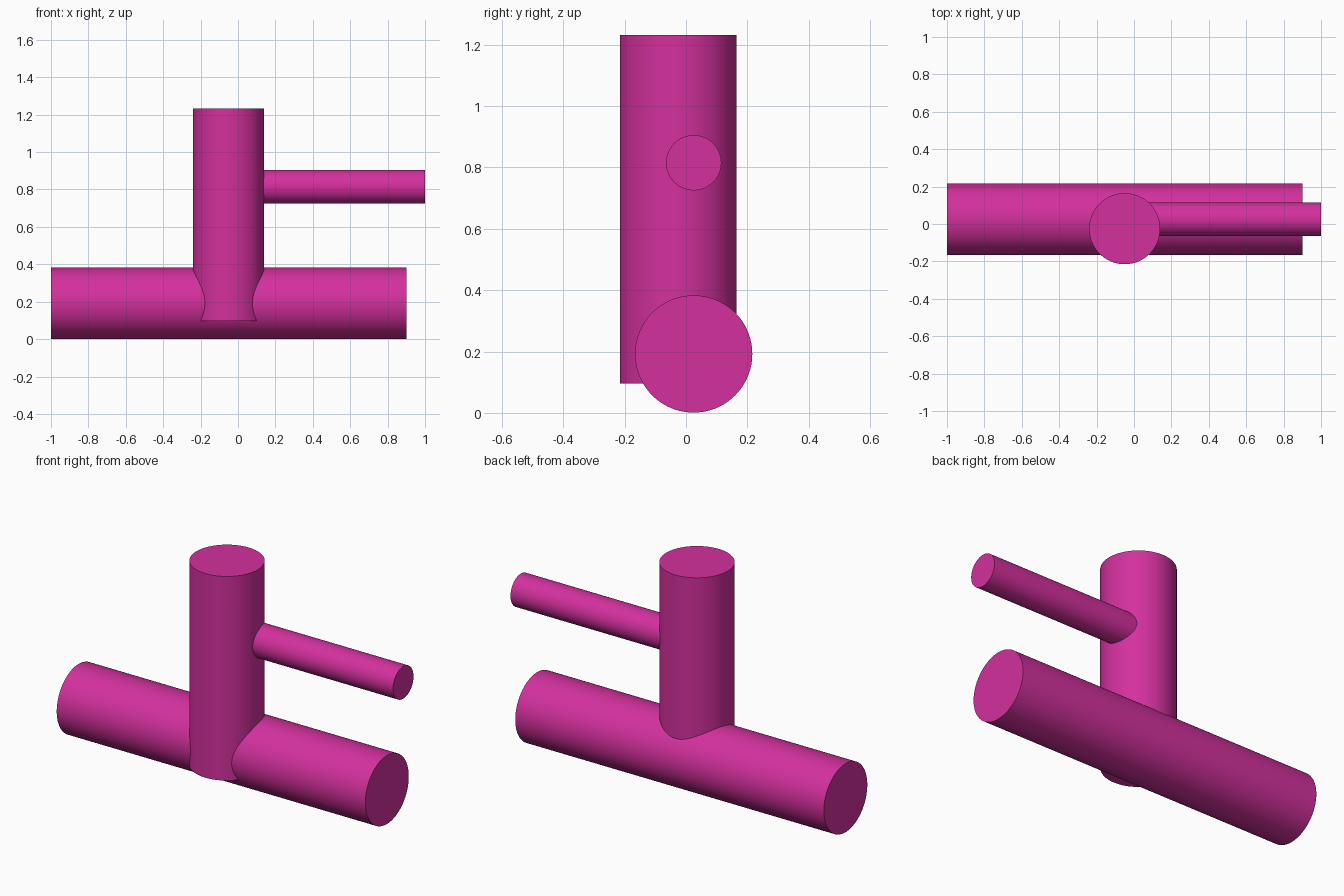
import bpy
from math import radians
from mathutils import Vector

if "Cube" in bpy.data.objects:
    bpy.data.objects.remove(bpy.data.objects["Cube"])

mat = bpy.data.materials.new("magenta")
mat.diffuse_color = (0.65, 0.03, 0.34, 1)
mat.use_nodes = True
mat.node_tree.nodes["Principled BSDF"].inputs["Base Color"].default_value = mat.diffuse_color


def rod(name, start, end, radius):
    """Capped smooth cylinder between two points."""
    a, b = Vector(start), Vector(end)
    bpy.ops.mesh.primitive_cylinder_add(
        vertices=96, radius=radius, depth=(b - a).length, location=(a + b) / 2,
        rotation=(b - a).to_track_quat('Z', 'Y').to_euler())
    ob = bpy.context.object
    ob.name = name
    ob.data.materials.append(mat)
    bpy.ops.object.shade_smooth_by_angle(angle=radians(30))
    return ob


# thick bar lying along x
rod("base_bar", (-1, 0.025, 0.192), (0.9, 0.025, 0.192), 0.191)
# upright post, offset forward and sunk halfway into the bar
rod("upright_post", (-0.05, -0.025, 0.096), (-0.05, -0.025, 1.232), 0.19)
# thin arm reaching out of the post to the right
rod("side_arm", (0.0, 0.025, 0.815), (1, 0.025, 0.815), 0.09)
